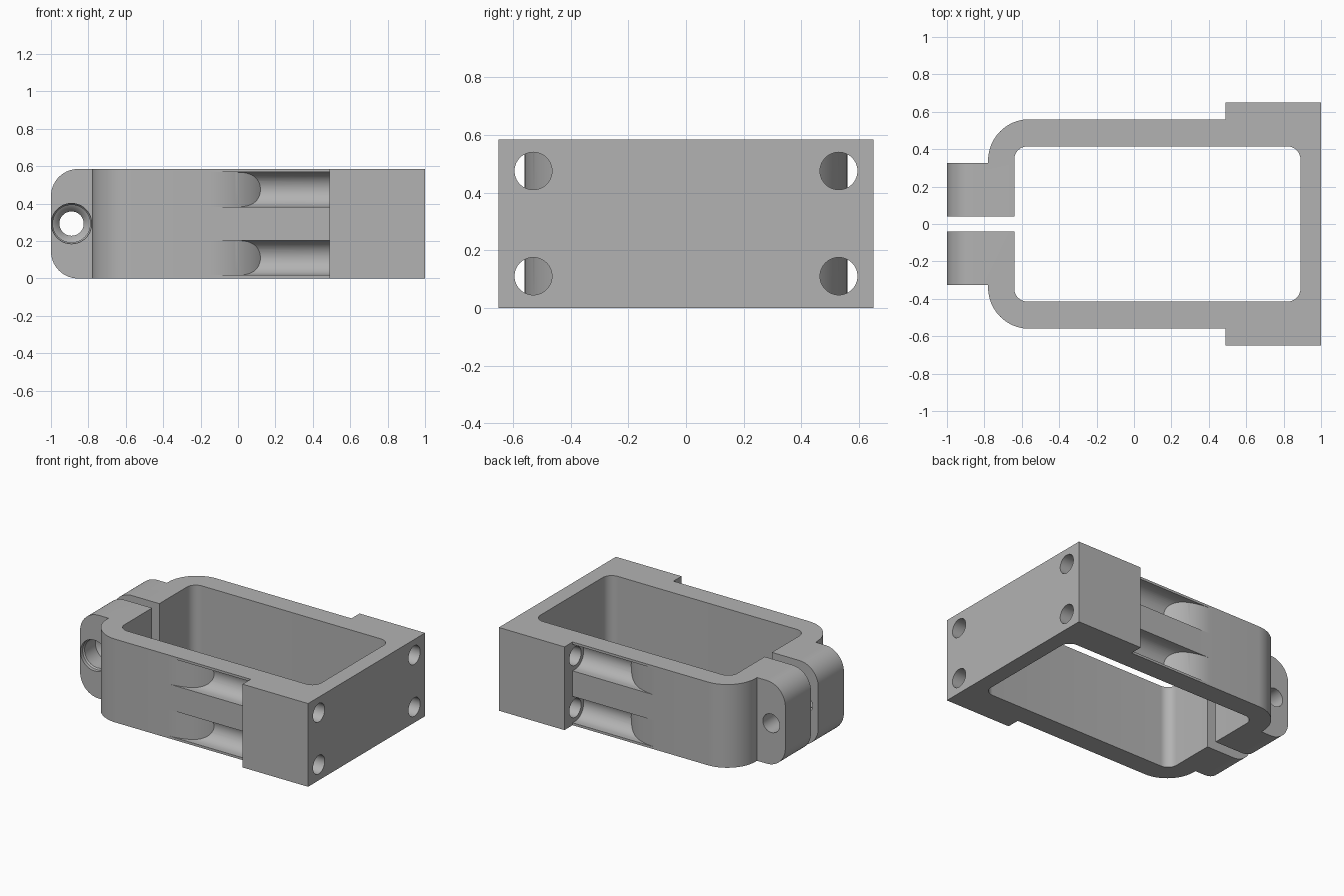
import bpy
import bmesh
from math import pi, sin, cos, radians
from mathutils import Matrix

HEIGHT = 0.585
HOLE_Y = 0.53
HOLE_ZS = (0.11, 0.475)

default = bpy.data.objects.get("Cube")
if default:
    bpy.data.objects.remove(default, do_unlink=True)

grey = bpy.data.materials.new("machined_grey")
grey.use_nodes = True
grey.diffuse_color = (0.45, 0.45, 0.45, 1)
grey.node_tree.nodes["Principled BSDF"].inputs["Base Color"].default_value = (0.45, 0.45, 0.45, 1)


def arc(cx, cy, r, start, end, steps=16):
    angles = [radians(start + (end - start) * i / steps) for i in range(steps + 1)]
    return [(cx + r * cos(a), cy + r * sin(a)) for a in angles]


def make_object(name, bm):
    bmesh.ops.recalc_face_normals(bm, faces=bm.faces)
    mesh = bpy.data.meshes.new(name)
    bm.to_mesh(mesh)
    bm.free()
    obj = bpy.data.objects.new(name, mesh)
    bpy.context.collection.objects.link(obj)
    mesh.materials.append(grey)
    return obj


def extrude_plan(points, z0, z1):
    bm = bmesh.new()
    face = bm.faces.new([bm.verts.new((x, y, z0)) for x, y in points])
    new = bmesh.ops.extrude_face_region(bm, geom=[face])["geom"]
    tops = [v for v in new if isinstance(v, bmesh.types.BMVert)]
    bmesh.ops.translate(bm, verts=tops, vec=(0, 0, z1 - z0))
    return bm


def turned(profile, matrix):
    """Solid of revolution from (radius, distance along axis) pairs."""
    bm = bmesh.new()
    n = 48
    rings = [[bm.verts.new(matrix @ Matrix.Translation((r * cos(2 * pi * i / n), r * sin(2 * pi * i / n), d)).translation)
              for i in range(n)] for r, d in profile]
    for a, b in zip(rings, rings[1:]):
        for i in range(n):
            bm.faces.new((a[i], a[(i + 1) % n], b[(i + 1) % n], b[i]))
    bm.faces.new(rings[0])
    bm.faces.new(rings[-1])
    return bm


def cut(target, cutter, operation="DIFFERENCE"):
    cutter.hide_render = True
    mod = target.modifiers.new(cutter.name, "BOOLEAN")
    mod.operation = operation
    mod.solver = "EXACT"
    mod.object = cutter
    bpy.context.view_layer.objects.active = target
    bpy.ops.object.modifier_apply(modifier=mod.name)
    bpy.data.objects.remove(cutter, do_unlink=True)


# Open clamp frame: half outline, mirrored across the split
half = [(-0.64, 0.04), (-1, 0.04), (-1, 0.325), (-0.78, 0.325)]
half += arc(-0.56, 0.34, 0.22, 180, 90, 20)
half += [(0.49, 0.56), (0.49, 0.65), (1, 0.65)]
inner = arc(0.82, 0.345, 0.07, 0, 90, 10) + arc(-0.57, 0.345, 0.07, 90, 180, 10)
outline = half + [(x, -y) for x, y in reversed(half)]
outline += [(x, -y) for x, y in reversed(inner)] + inner
bm = extrude_plan(outline, 0, HEIGHT)

# Rounded ends of the clamping ears
ends = [e for e in bm.edges
        if all(v.co.x < -0.99 for v in e.verts)
        and abs(e.verts[0].co.z - e.verts[1].co.z) < 0.001]
bmesh.ops.bevel(bm, geom=ends, offset=0.145, segments=14, profile=0.5, affect="EDGES")
clamp = make_object("clamp_frame", bm)

# Mounting holes and screw relief channels with curved run-outs
along_x = Matrix.Rotation(pi / 2, 4, "Y")
for side in (-1, 1):
    for z in HOLE_ZS:
        axis = Matrix.Translation((0, side * HOLE_Y, z)) @ along_x
        # Round channel, opened outwards by a straight-sided slot
        channel = make_object("channel_cutter", turned([(0.093, -0.3), (0.093, 0.49)], axis))
        slot = [(-0.3, side * HOLE_Y), (0.49, side * HOLE_Y), (0.49, side * 0.7), (-0.3, side * 0.7)]
        cut(channel, make_object("slot_cutter", extrude_plan(slot, z - 0.093, z + 0.093)), "UNION")
        # Limit the channel to the space outside the run-out curve
        curve = [(x, side * y) for x, y in arc(-0.16, 0.18, 0.38, 90, 40, 20)]
        keep = curve + [(0.49, curve[-1][1]), (0.49, side * 0.8), (-0.16, side * 0.8)]
        cut(channel, make_object("run_out_cutter", extrude_plan(keep, z - 0.15, z + 0.15)), "INTERSECT")
        cut(clamp, channel)
        cut(clamp, make_object("mounting_hole_cutter", turned([(0.065, 0.4), (0.065, 1.1)], axis)))

# Clamping screw hole, stepped in the front ear
along_y = Matrix.Translation((-0.89, 0, 0.293)) @ Matrix.Rotation(-pi / 2, 4, "X")
steps = [(0.108, -0.4), (0.108, -0.3), (0.1, -0.29), (0.1, -0.17), (0.085, -0.16), (0.065, -0.13), (0.065, 0.4)]
cut(clamp, make_object("screw_hole_cutter", turned(steps, along_y)))

bpy.ops.object.select_all(action="DESELECT")
clamp.select_set(True)
bpy.context.view_layer.objects.active = clamp
bpy.ops.object.shade_smooth_by_angle(angle=radians(25))
